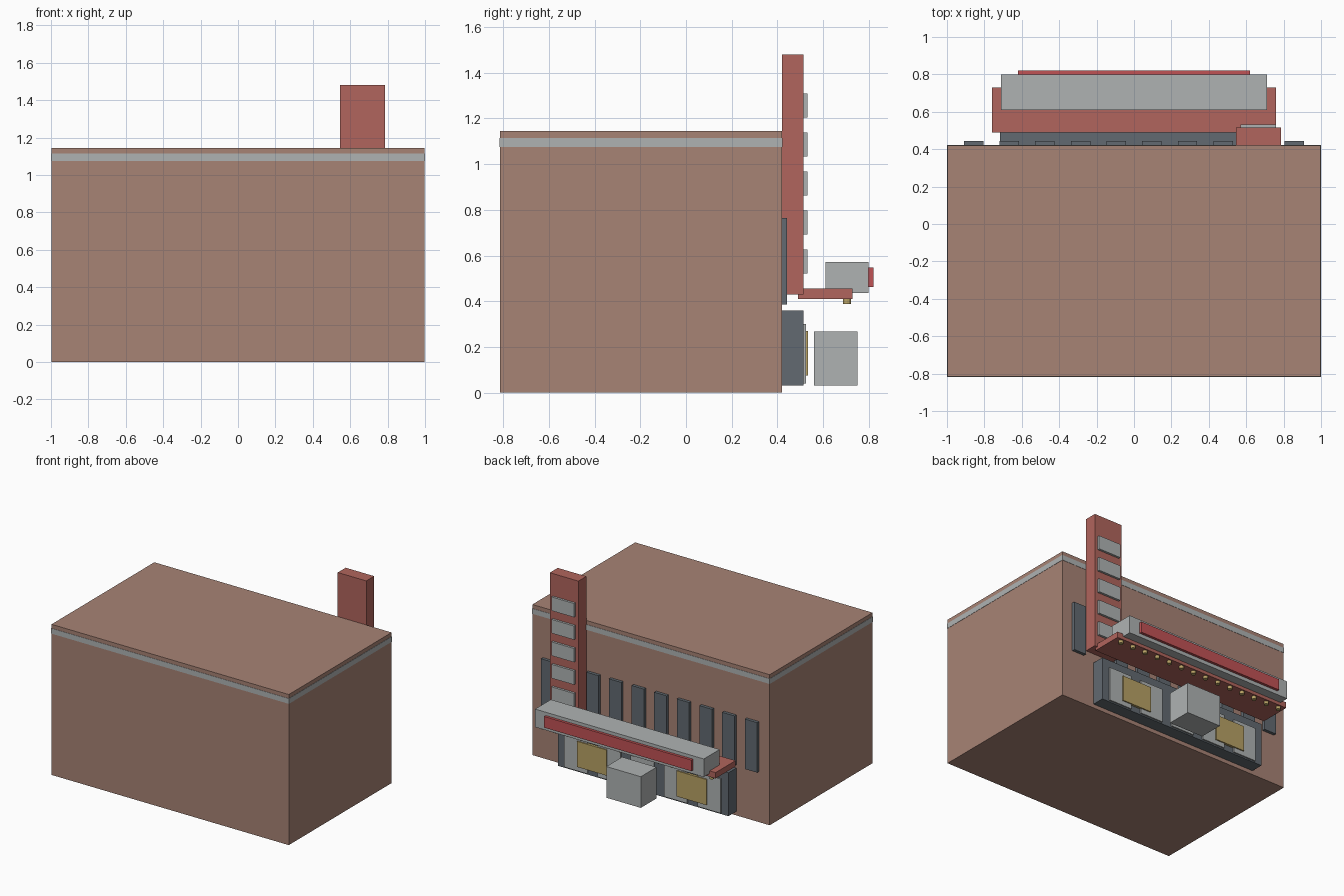
import bpy
import bmesh
from mathutils import Matrix

cube = bpy.data.objects.get("Cube")
if cube:
    bpy.data.objects.remove(cube, do_unlink=True)


def material(name, r, g, b):
    m = bpy.data.materials.new(name)
    m.use_nodes = True
    m.diffuse_color = (r, g, b, 1)
    m.node_tree.nodes["Principled BSDF"].inputs["Base Color"].default_value = (r, g, b, 1)
    return m


brown = material("brown brick", .39, .227, .178)
red = material("faded red", .44, .13, .109)
bright_red = material("sign red", .53, .085, .09)
grey = material("light grey", .43, .45, .45)
slate = material("dark slate", .122, .144, .165)
gold = material("brass", .48, .36, .13)


def finish(name, bm, mat):
    mesh = bpy.data.meshes.new(name)
    bm.to_mesh(mesh)
    bm.free()
    mesh.materials.append(mat)
    obj = bpy.data.objects.new(name, mesh)
    bpy.context.collection.objects.link(obj)
    return obj


def box(name, mat, x, y, z):
    """Box between (low, high) limits on each axis."""
    bm = bmesh.new()
    bmesh.ops.create_cube(bm, size=1)
    for v in bm.verts:
        v.co = [lim[0] if c < 0 else lim[1] for c, lim in zip(v.co, (x, y, z))]
    return finish(name, bm, mat)


def around(centre, width):
    return (centre - width / 2, centre + width / 2)


# Main hall with a narrow cornice stripe
box("building", brown, (-.998, .998), (-.815, .42), (0, 1.145))
box("cornice_stripe", grey, (-1, 1), (-.817, .422), (1.075, 1.115))

# Tall upright sign with five blank panels
box("sign_tower", red, (.545, .785), (.42, .515), (.43, 1.48))
for i in range(5):
    box(f"tower_panel_{i + 1}", grey, (.57, .76), (.515, .532), around(.573 + .171 * i, .105))

# Row of upper windows, leaving out the one hidden by the tower
for i in range(10):
    if i != 8:
        box(f"window_{i + 1}", slate, around(-.857 + .1905 * i, .104), (.42, .443), (.385, .765))

# Canopy and its sign
box("canopy", red, (-.76, .76), (.49, .73), (.41, .455))
box("canopy_sign", grey, (-.71, .71), (.61, .80), (.435, .572))
box("canopy_sign_strip", bright_red, (-.62, .62), (.80, .82), (.463, .547))

# Bulbs under the canopy edge
for i in range(14):
    bm = bmesh.new()
    x = -.71 + 1.42 * i / 13
    bmesh.ops.create_cone(bm, cap_ends=True, segments=12, radius1=.017, radius2=.017,
                          depth=.024, matrix=Matrix.Translation((x, .705, .4)))
    finish(f"canopy_bulb_{i + 1}", bm, gold)

# Entrance block with door panels and brass plates
box("entrance", slate, (-.717, .717), (.42, .515), (.03, .36))
for i in range(5):
    box(f"door_panel_{i + 1}", grey, around(-.56 + .28 * i, .195), (.515, .525), (.04, .30))
for side, name in ((1, "left"), (-1, "right")):
    box(f"brass_plate_{name}", gold, around(.42 * side, .25), (.515, .534), (.075, .27))

# Ticket booth
box("ticket_booth", grey, (-.145, .145), (.56, .75), (.03, .267))
